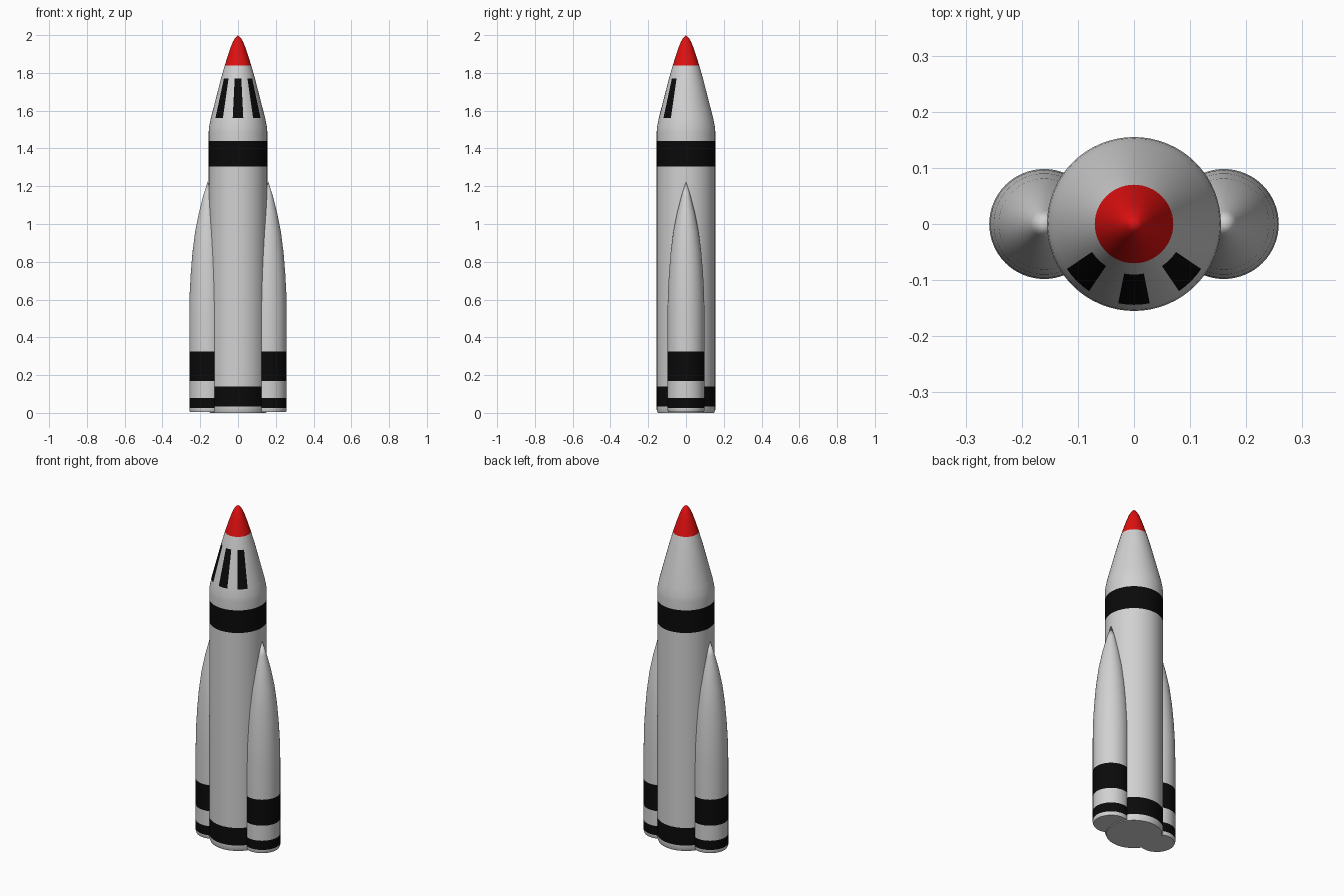
import bpy, bmesh, math

cube = bpy.data.objects.get("Cube")
if cube:
    bpy.data.objects.remove(cube, do_unlink=True)


def make_material(name, color):
    mat = bpy.data.materials.new(name)
    mat.use_nodes = True
    mat.diffuse_color = color
    bsdf = mat.node_tree.nodes["Principled BSDF"]
    bsdf.inputs["Base Color"].default_value = color
    bsdf.inputs["Roughness"].default_value = 0.6
    return mat


MATERIALS = [
    make_material("light grey", (0.64, 0.64, 0.64, 1)),
    make_material("black", (0.003, 0.003, 0.003, 1)),
    make_material("red", (0.75, 0.005, 0.005, 1)),
]
GREY, BLACK, RED = range(3)
SIDES = 64


def lathe(name, profile, x, paint):
    """Revolve a (radius, height) profile; paint(angle, z) picks each face's colour."""
    bm = bmesh.new()
    rings = []
    for radius, z in profile:
        if radius == 0:
            rings.append([bm.verts.new((0, 0, z))] * SIDES)
        else:
            angles = [math.tau * i / SIDES for i in range(SIDES)]
            rings.append([bm.verts.new((radius * math.cos(a), radius * math.sin(a), z))
                          for a in angles])
    for low, high in zip(rings, rings[1:]):
        for i in range(SIDES):
            j = (i + 1) % SIDES
            corners = dict.fromkeys((low[i], low[j], high[j], high[i]))
            face = bm.faces.new(list(corners))
            c = face.calc_center_median()
            face.material_index = paint(math.degrees(math.atan2(c.y, c.x)), c.z)
    bm.faces.new(rings[0][::-1])
    bmesh.ops.recalc_face_normals(bm, faces=bm.faces)
    mesh = bpy.data.meshes.new(name)
    bm.to_mesh(mesh)
    bm.free()
    obj = bpy.data.objects.new(name, mesh)
    bpy.context.collection.objects.link(obj)
    obj.location.x = x
    for mat in MATERIALS:
        mesh.materials.append(mat)
    bpy.ops.object.select_all(action="DESELECT")
    obj.select_set(True)
    bpy.context.view_layer.objects.active = obj
    bpy.ops.object.shade_smooth_by_angle(angle=math.radians(35))
    return obj


# Central body: bands, red nose tip and three front windows
def paint_body(angle, z):
    if z > 1.84:
        return RED
    if 0.035 < z < 0.14 or 1.305 < z < 1.44:
        return BLACK
    window = any(abs(angle + 90 - c) < 11.25 for c in (-45, 0, 45))
    return BLACK if window and 1.56 < z < 1.77 else GREY


R = 0.155
body_profile = [(R - 0.006, 0), (R, 0.015), (R, 0.035), (R, 0.14), (R, 1.305),
                (R, 1.44), (R, 1.49), (0.153, 1.515), (0.144, 1.56), (0.09, 1.77),
                (0.07, 1.84), (0.051, 1.9), (0.037, 1.94), (0.026, 1.967),
                (0.014, 1.986), (0, 2)]
lathe("rocket_body", body_profile, 0, paint_body)


# Side boosters: two bands and a long pointed top
def paint_booster(angle, z):
    return BLACK if 0.025 < z < 0.08 or 0.17 < z < 0.325 else GREY


B = 0.098
booster_profile = [(B - 0.004, 0.004), (B, 0.015), (B, 0.025), (B, 0.08), (B, 0.17),
                   (B, 0.325), (B, 0.52), (0.096, 0.63), (0.09, 0.74), (0.081, 0.85),
                   (0.067, 0.96), (0.047, 1.06), (0.024, 1.15), (0, 1.225)]
for side, x in (("left", 0.16), ("right", -0.16)):
    lathe(side + "_booster", booster_profile, x, paint_booster)
